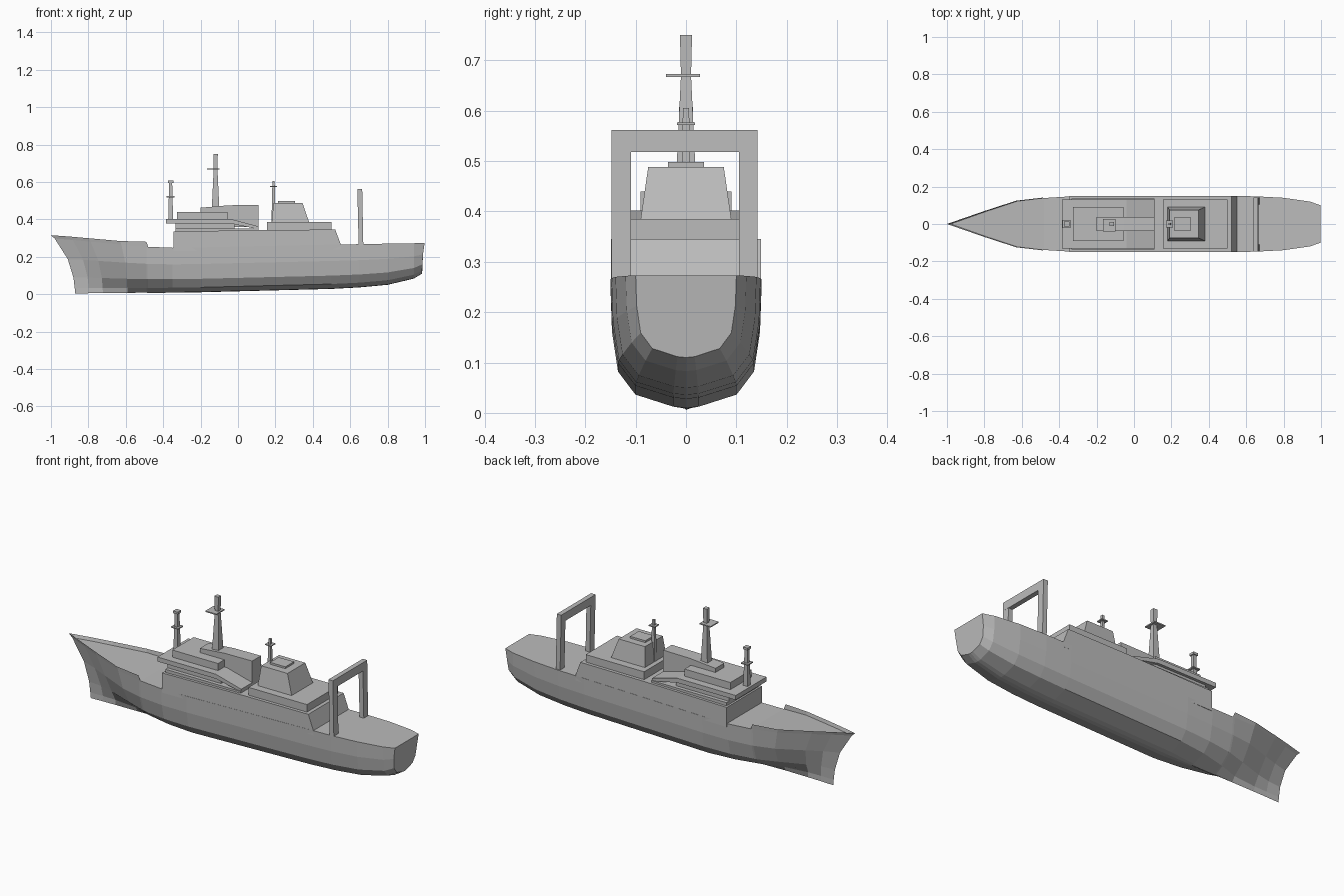
import bpy, bmesh

cube = bpy.data.objects.get("Cube")
if cube:
    bpy.data.objects.remove(cube, do_unlink=True)

grey = bpy.data.materials.new("ship grey")
grey.use_nodes = True
COLOUR = (0.5, 0.5, 0.5, 1)
grey.diffuse_color = COLOUR
grey.node_tree.nodes["Principled BSDF"].inputs["Base Color"].default_value = COLOUR


def finish(bm, name):
    bmesh.ops.recalc_face_normals(bm, faces=bm.faces[:])
    mesh = bpy.data.meshes.new(name)
    bm.to_mesh(mesh)
    bm.free()
    mesh.materials.append(grey)
    obj = bpy.data.objects.new(name, mesh)
    bpy.context.collection.objects.link(obj)
    return obj


def prism(name, profile, y0, y1):
    """Extrude an x-z outline from y0 to y1."""
    bm = bmesh.new()
    face = bm.faces.new([bm.verts.new((x, y0, z)) for x, z in profile])
    out = bmesh.ops.extrude_face_region(bm, geom=[face])
    moved = [v for v in out["geom"] if isinstance(v, bmesh.types.BMVert)]
    bmesh.ops.translate(bm, verts=moved, vec=(0, y1 - y0, 0))
    return finish(bm, name)


def box(name, x0, x1, half, z0, z1):
    return prism(name, [(x0, z0), (x1, z0), (x1, z1), (x0, z1)], -half, half)


def frustum(name, low, high):
    """Join two rectangles given as (x0, x1, half width, z)."""
    bm = bmesh.new()
    rings = [[bm.verts.new(c) for c in ((a, -h, z), (b, -h, z), (b, h, z), (a, h, z))]
             for a, b, h, z in (low, high)]
    for ring in rings:
        bm.faces.new(ring)
    for i in range(4):
        j = (i + 1) % 4
        bm.faces.new((rings[0][i], rings[0][j], rings[1][j], rings[1][i]))
    return finish(bm, name)


def post(name, x, r0, z0, r1, z1):
    return frustum(name, (x - r0, x + r0, r0, z0), (x - r1, x + r1, r1, z1))


# Hull: section levels as (width share, height share, stem rake)
LEVELS = [(0, 0, .13), (.17, .01, .13), (.67, .11, .127), (.9, .3, .12),
          (.98, .63, .09), (1, 1, .02)]
# Stations: x, keel z, deck z, bulwark height, half beam, flare, rake share
STATIONS = [
    (-1, 0, .297, .018, 0, 1, 1),
    (-.9, .002, .29, .018, .034, 14, .8),
    (-.8, .003, .28, .019, .068, 9, .6),
    (-.63, .004, .265, .019, .122, 5, .3),
    (-.49, .006, .254, .026, .138, 2.5, 0),
    (-.48, .006, .253, 0, .139, 2.4, 0),
    (-.35, .008, .248, 0, .147, 1.4, 0),
    (-.2, .01, .25, 0, .15, 1, 0),
    (.5, .028, .265, 0, .15, 1, 0),
    (.65, .036, .267, 0, .148, 1, 0),
    (.8, .05, .27, 0, .14, 1, 0),
    (.94, .083, .272, 0, .12, 1, 0),
    (1, .11, .273, 0, .1, 1, -.12),
]
bm = bmesh.new()
rings = []
for x, keel, deck, wall, beam, flare, rake in STATIONS:
    half = [(x + rake * dx, beam * w ** flare, keel + (deck - keel) * t)
            for w, t, dx in LEVELS]
    half.append((x, beam * 1.02 if wall else beam, deck + wall))
    ring = [(px, -py, pz) for px, py, pz in reversed(half)] + half[1:]
    rings.append([bm.verts.new(p) for p in ring])
for a, b in zip(rings, rings[1:]):
    for i in range(len(a) - 1):
        bm.faces.new((a[i], a[i + 1], b[i + 1], b[i]))
    bm.faces.new((a[1], b[1], b[-2], a[-2]))  # deck strip
bm.faces.new(rings[-1][1:-1])  # transom
bmesh.ops.remove_doubles(bm, verts=bm.verts[:], dist=.003)
finish(bm, "hull")

# Deckhouse flush with the hull sides
prism("main_deckhouse", [(-.345, .23), (-.345, .335), (.15, .343), (.52, .345),
                         (.55, .265), (.55, .24)], -.149, .149)

# Forward superstructure
box("lower_bridge_house", -.335, .11, .135, .33, .352)
box("middle_bridge_house", -.335, -.02, .115, .35, .378)
prism("bridge_deck", [(-.385, .378), (-.04, .378), (.085, .352), (.11, .352),
                      (.11, .362), (-.04, .402), (-.385, .402)], -.13, .13)
box("wheelhouse", -.325, -.055, .09, .4, .44)
prism("central_casing", [(-.2, .36), (.11, .36), (.11, .477), (-.05, .475),
                         (-.2, .462)], -.037, .037)

# Aft superstructure and funnel
box("aft_house", .155, .5, .132, .34, .385)
frustum("funnel", (.18, .38, .09, .385), (.19, .345, .075, .488))
box("funnel_cap", .215, .305, .036, .485, .498)

# Masts with platforms
post("main_mast_lower", -.12, .02, .46, .01, .67)
post("main_mast_upper", -.12, .01, .67, .012, .75)
prism("main_mast_platform", [(-.165, .667), (-.1, .667), (-.1, .673), (-.165, .673)], -.04, .028)
post("fore_mast", -.36, .013, .4, .008, .6)
post("fore_mast_platform", -.36, .021, .518, .021, .524)
post("fore_mast_cap", -.36, .014, .595, .014, .607)
post("aft_mast", .19, .011, .385, .006, .605)
post("aft_mast_platform", .19, .018, .572, .018, .577)

# Stern lifting frame
leg = [(.645, .26), (.67, .26), (.664, .562), (.638, .562)]
prism("frame_right_leg", leg, -.148, -.109)
prism("frame_left_leg", leg, .105, .142)
prism("frame_crossbeam", [(.639, .518), (.665, .518), (.664, .562), (.638, .562)], -.148, .142)
